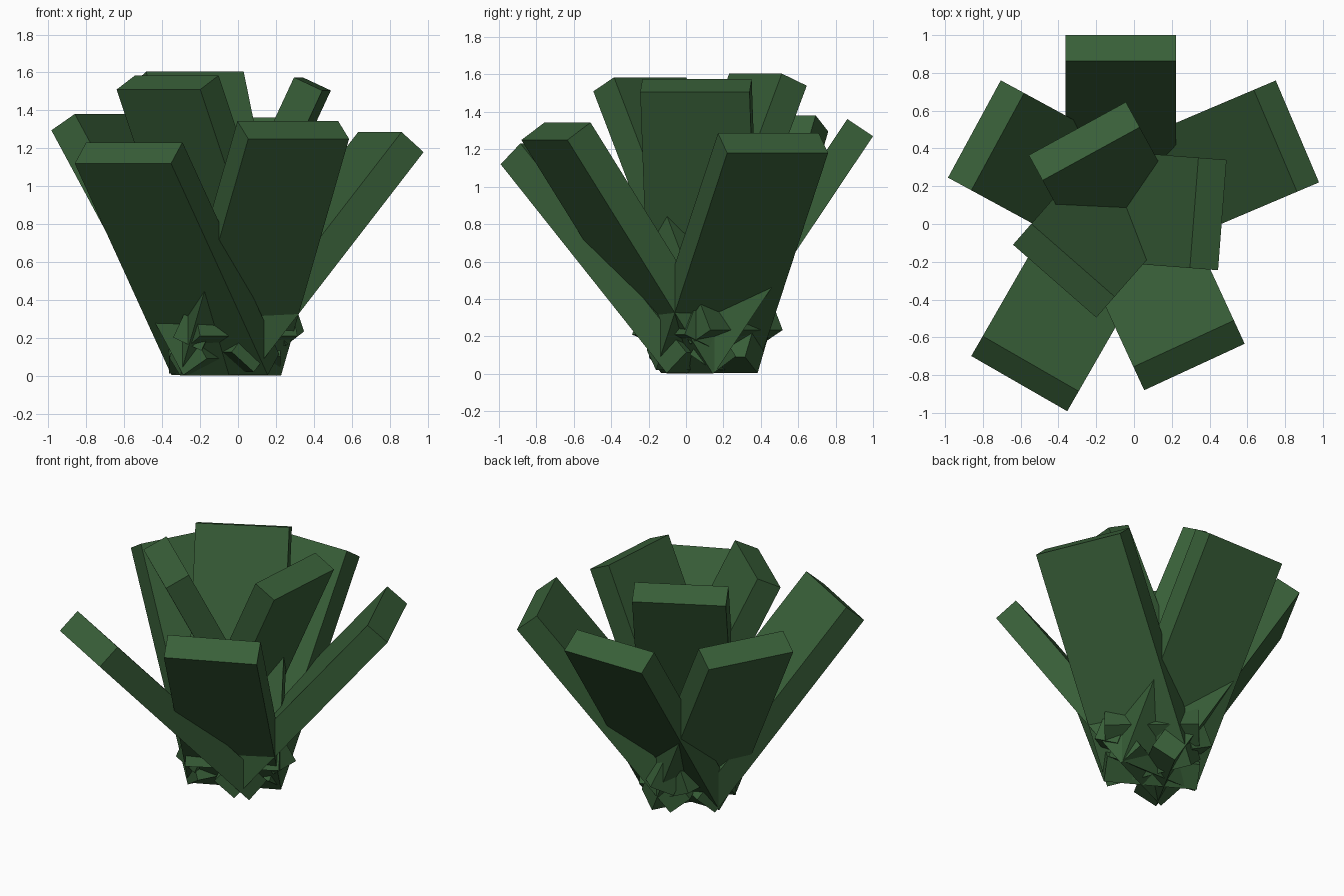
import bpy, bmesh, math
from mathutils import Matrix, Vector

if "Cube" in bpy.data.objects:
    bpy.data.objects.remove(bpy.data.objects["Cube"])

green = bpy.data.materials.new("dark leaf green")
green.diffuse_color = (0.04, 0.115, 0.04, 1)
green.use_nodes = True
green.node_tree.nodes["Principled BSDF"].inputs["Base Color"].default_value = green.diffuse_color

WIDTH, THICK, LENGTH = 0.586, 0.165, 1.515


def leaf(name, tip, heading, tilt, length=LENGTH):
    """Flat slab; tip = middle of the outer top edge, heading = outward angle,
    tilt = lean from vertical (degrees)."""
    h, t = math.radians(heading), math.radians(tilt)
    out = Vector((math.cos(h), math.sin(h), 0))
    up = Vector((0, 0, 1))
    axis = out * math.sin(t) + up * math.cos(t)        # along the leaf
    normal = out * math.cos(t) - up * math.sin(t)      # towards the outer face
    side = axis.cross(normal)
    centre = Vector(tip) - axis * length / 2 - normal * THICK / 2
    frame = Matrix((normal, side, axis)).transposed().to_4x4()
    bm = bmesh.new()
    bmesh.ops.create_cube(bm, size=1, matrix=Matrix.Translation(centre) @ frame
                          @ Matrix.Diagonal((THICK, WIDTH, length, 1)))
    bmesh.ops.recalc_face_normals(bm, faces=bm.faces)
    mesh = bpy.data.meshes.new(name)
    bm.to_mesh(mesh)
    bm.free()
    mesh.materials.append(green)
    bpy.context.collection.objects.link(bpy.data.objects.new(name, mesh))


# Outer ring of five wide-leaning leaves
leaf("outer_leaf_back", (-0.07, 1.0, 1.27), 90, 33.8)
leaf("outer_leaf_right", (0.865, 0.49, 1.18), 23, 40)
leaf("outer_leaf_front_right", (0.32, -0.757, 1.25), -65.2, 34.4)
leaf("outer_leaf_front_left", (-0.6075, -0.845, 1.12), -119.9, 42.5)
leaf("outer_leaf_left", (-0.845, 0.503, 1.295), 151.5, 31.5)

# Inner ring of three steeper, higher leaves
leaf("inner_leaf_back", (-0.30, 0.505, 1.54), 118.7, 23)
leaf("inner_leaf_right", (0.4675, 0.0475, 1.505), -4.4, 25)
leaf("inner_leaf_front_left", (-0.42, -0.3025, 1.51), -131.2, 26.9)
